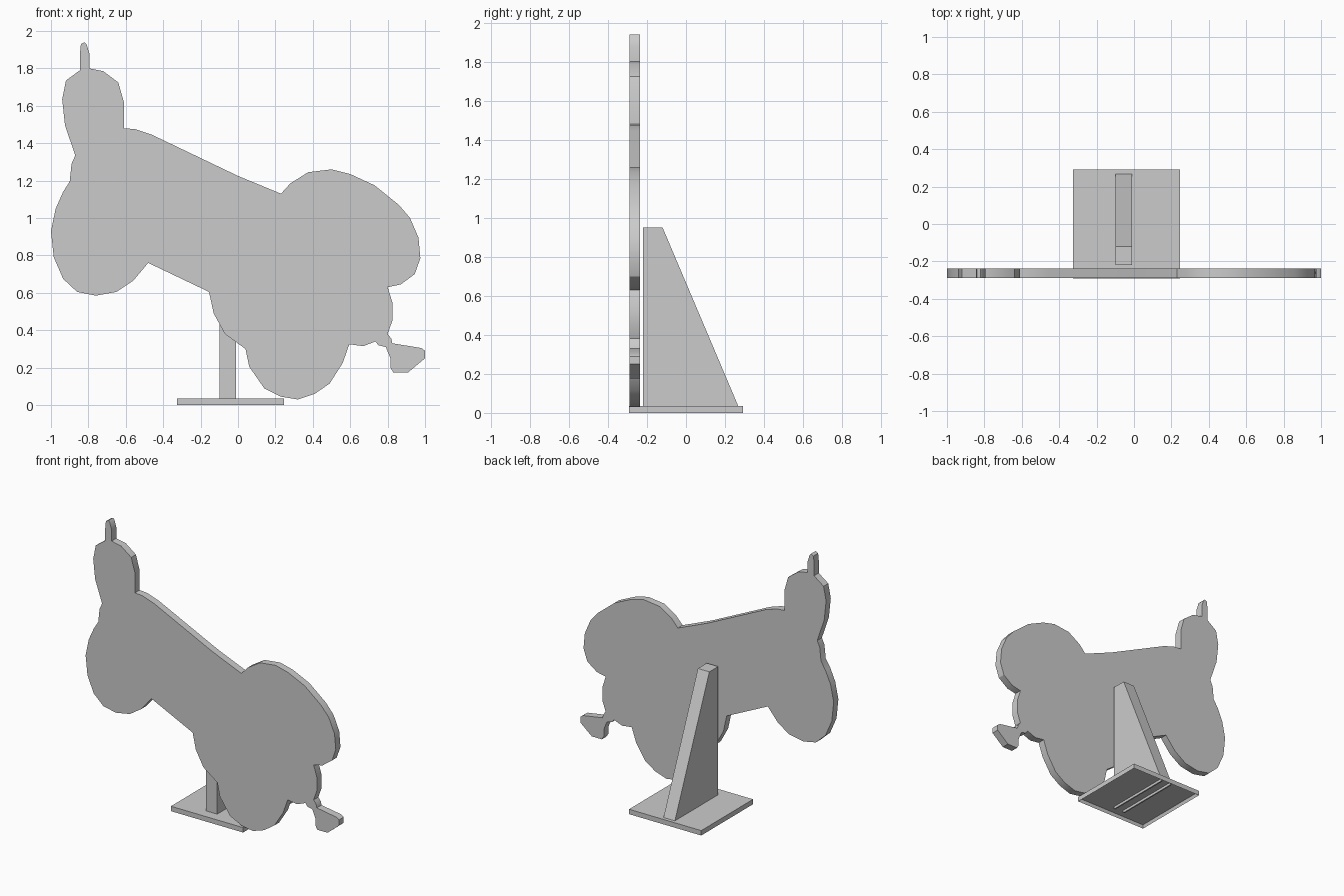
import bpy, bmesh

if "Cube" in bpy.data.objects:
    bpy.data.objects.remove(bpy.data.objects["Cube"])

grey = bpy.data.materials.new("plain_grey")
grey.diffuse_color = (0.6, 0.6, 0.6, 1)
grey.use_nodes = True
grey.node_tree.nodes["Principled BSDF"].inputs["Base Color"].default_value = grey.diffuse_color


def finish(bm, name):
    bmesh.ops.recalc_face_normals(bm, faces=bm.faces)
    me = bpy.data.meshes.new(name)
    bm.to_mesh(me)
    bm.free()
    ob = bpy.data.objects.new(name, me)
    bpy.context.collection.objects.link(ob)
    me.materials.append(grey)
    return ob


def extrude_profile(name, points, offset):
    """Closed profile of 3D points extruded along an offset."""
    bm = bmesh.new()
    face = bm.faces.new([bm.verts.new(p) for p in points])
    geom = bmesh.ops.extrude_face_region(bm, geom=[face], use_keep_orig=True)["geom"]
    bmesh.ops.translate(bm, vec=offset,
                        verts=[g for g in geom if isinstance(g, bmesh.types.BMVert)])
    return finish(bm, name)


def box(name, x0, x1, y0, y1, z0, z1):
    return extrude_profile(name, [(x0, y0, z0), (x1, y0, z0), (x1, y1, z0), (x0, y1, z0)],
                           (0, 0, z1 - z0))


# Animal cut-out: outline in x, z, clockwise from the ear tip
outline = [
    (-.84, 1.93), (-.82, 1.94), (-.81, 1.93), (-.795, 1.88), (-.795, 1.80), (-.72, 1.785),
    (-.64, 1.725), (-.61, 1.62), (-.61, 1.48), (-.55, 1.475), (-.46, 1.445), (0, 1.225),
    (.23, 1.13), (.28, 1.185), (.375, 1.245), (.50, 1.26), (.60, 1.235), (.73, 1.175),
    (.86, 1.07), (.92, 1.0), (.965, .895), (.975, .785), (.945, .70), (.87, .645),
    (.80, .63), (.825, .55), (.825, .45), (.80, .38), (.82, .355), (.825, .33),
    (.98, .305), (1, .29), (1, .25), (.91, .175), (.83, .175), (.815, .20),
    (.815, .25), (.79, .31), (.75, .32), (.735, .34), (.67, .315), (.595, .325),
    (.56, .225), (.49, .115), (.41, .06), (.32, .03), (.23, .045), (.14, .09),
    (.06, .205), (.04, .30), (-.07, .38), (-.13, .49), (-.155, .605), (-.48, .76),
    (-.56, .665), (-.65, .605), (-.76, .585), (-.86, .605), (-.935, .675), (-.985, .79),
    (-1, .93), (-.975, 1.05), (-.935, 1.14), (-.90, 1.195), (-.89, 1.29), (-.87, 1.335),
    (-.925, 1.495), (-.94, 1.635), (-.92, 1.735), (-.845, 1.79), (-.845, 1.88),
]
board = extrude_profile("animal_board", [(x, -.29, z) for x, z in outline], (0, .053, 0))
bpy.context.view_layer.objects.active = board
board.select_set(True)
bpy.ops.object.shade_smooth_by_angle(angle=0.5)

# Wedge-shaped support behind the board
wedge = [(-.22, .03), (.27, .03), (-.12, .95), (-.22, .95)]
extrude_profile("support_wedge", [(-.10, y, z) for y, z in wedge], (.09, 0, 0))

# Base tray, hollow underneath with a thin rim
bm = bmesh.new()
bmesh.ops.create_cube(bm, size=1)
for v in bm.verts:
    v.co = (-.04 + v.co.x * .57, v.co.y * .585, .0175 + v.co.z * .035)
bm.normal_update()
bottom = min(bm.faces, key=lambda f: f.calc_center_median().z)
bmesh.ops.inset_region(bm, faces=[bottom], thickness=.012)
bmesh.ops.translate(bm, vec=(0, 0, .022), verts=bottom.verts)
finish(bm, "base_tray")

# Two ribs under the wedge
for side, x in (("left", -.10), ("right", -.02)):
    box(side + "_base_rib", x, x + .01, -.22, .27, .004, .03)
